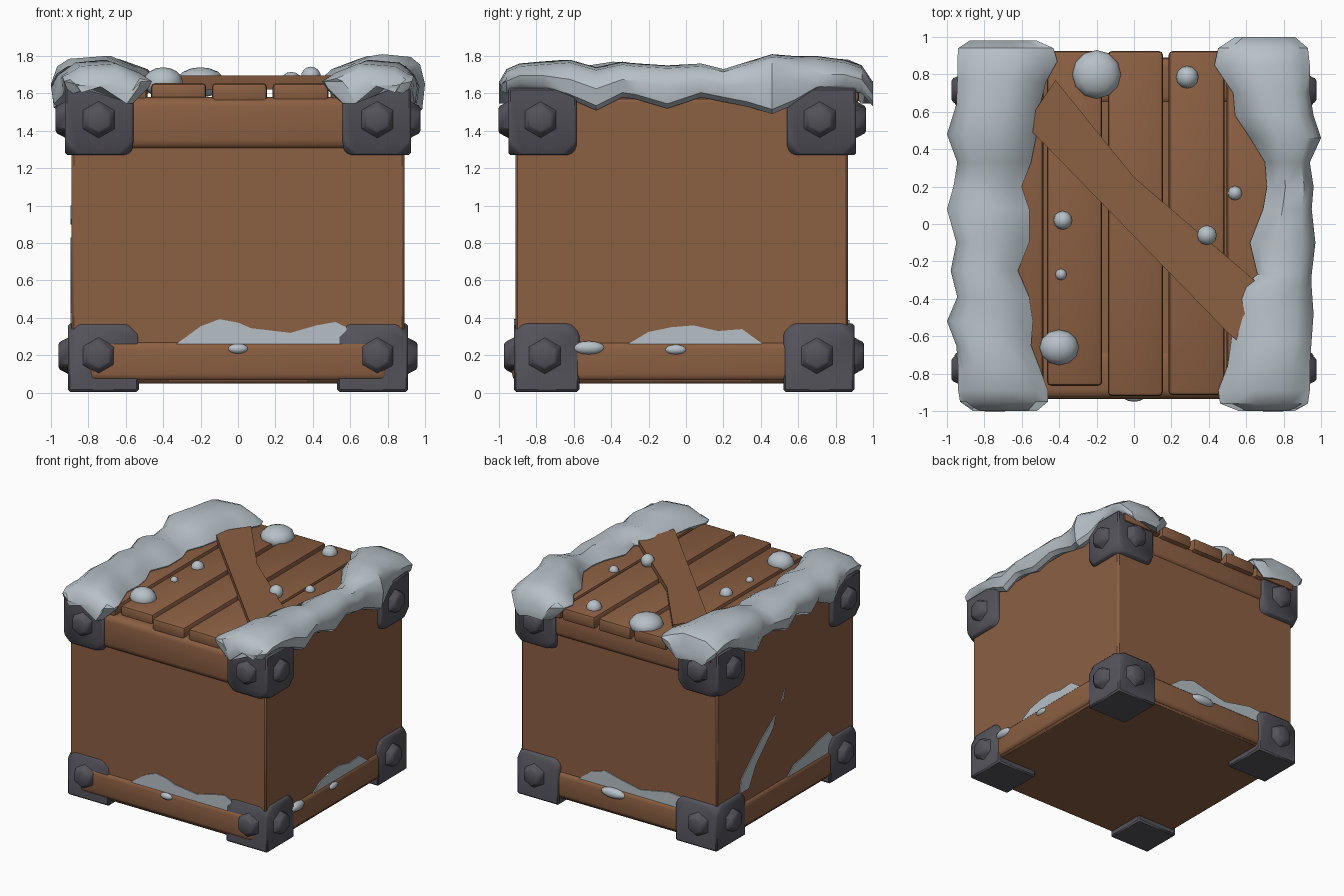
import bpy, bmesh, math
from mathutils import Vector, Matrix

if "Cube" in bpy.data.objects:
    bpy.data.objects.remove(bpy.data.objects["Cube"])


def material(name, rgb):
    m = bpy.data.materials.new(name)
    m.diffuse_color = (*rgb, 1)
    m.use_nodes = True
    m.node_tree.nodes["Principled BSDF"].inputs["Base Color"].default_value = m.diffuse_color
    return m


WOOD = material("brown_wood", (0.26, 0.115, 0.055))
SNOW = material("pale_snow", (0.47, 0.53, 0.57))
METAL = material("dark_metal", (0.09, 0.086, 0.105))


def finish(bm, name, mat):
    bmesh.ops.recalc_face_normals(bm, faces=bm.faces)
    me = bpy.data.meshes.new(name)
    bm.to_mesh(me)
    bm.free()
    me.materials.append(mat)
    ob = bpy.data.objects.new(name, me)
    bpy.context.collection.objects.link(ob)
    return ob


def box_bm(lo, hi):
    bm = bmesh.new()
    bmesh.ops.create_cube(bm, size=1)
    lo, hi = Vector(lo), Vector(hi)
    for v in bm.verts:
        v.co = Vector([(lo[i] + hi[i]) / 2 + v.co[i] * (hi[i] - lo[i]) for i in range(3)])
    return bm


def box(name, lo, hi, mat=WOOD, bevel=0.0, seg=2):
    bm = box_bm(lo, hi)
    if bevel:
        bmesh.ops.bevel(bm, geom=bm.edges[:], offset=bevel, segments=seg,
                        profile=0.5, affect='EDGES', clamp_overlap=True)
    return finish(bm, name, mat)


def prism(name, pts, direction, mat):
    """Extrude a flat outline of 3D points along a direction."""
    bm = bmesh.new()
    f = bm.faces.new([bm.verts.new(p) for p in pts])
    ext = bmesh.ops.extrude_face_region(bm, geom=[f])
    for v in ext["geom"]:
        if isinstance(v, bmesh.types.BMVert):
            v.co += Vector(direction)
    return finish(bm, name, mat)


def blob(name, loc, size):
    bm = bmesh.new()
    bmesh.ops.create_uvsphere(bm, u_segments=12, v_segments=8, radius=1)
    for v in bm.verts:
        v.co = Vector([loc[i] + v.co[i] * size[i] for i in range(3)])
    return finish(bm, name, SNOW)


# crate body
box("crate_body", (-0.89, -0.912, 0.05), (0.89, 0.867, 1.57), WOOD, 0.012, 1)

# bottom rails on all four sides and top rails front and back
box("bottom_rail_front", (-0.8, -0.93, 0.06), (0.8, -0.75, 0.275), WOOD, 0.04, 3)
box("bottom_rail_back", (-0.8, 0.7, 0.06), (0.8, 0.89, 0.275), WOOD, 0.04, 3)
box("bottom_rail_right", (0.72, -0.8, 0.06), (0.907, 0.8, 0.275), WOOD, 0.04, 3)
box("bottom_rail_left", (-0.907, -0.8, 0.06), (-0.72, 0.8, 0.275), WOOD, 0.04, 3)
box("top_rail_front", (-0.8, -0.935, 1.30), (0.8, -0.67, 1.58), WOOD, 0.05, 3)
box("top_rail_back", (-0.8, 0.64, 1.38), (0.8, 0.885, 1.58), WOOD, 0.04, 3)

# lid slats
for i, (x0, x1, y0) in enumerate([(-0.87, -0.485, -0.9), (-0.465, -0.17, -0.865),
                                  (-0.14, 0.155, -0.92), (0.185, 0.485, -0.915),
                                  (0.495, 0.87, -0.9)]):
    box(f"lid_slat_{i + 1}", (x0, y0, 1.55), (x1, 0.925, 1.655), WOOD, 0.022, 2)

# bent diagonal brace on the lid
prism("diagonal_brace", [(x, y, 1.62) for x, y in
      [(-0.58, 0.53), (0.5, -0.58), (0.62, -0.68), (0.76, -0.4), (0, 0.25), (-0.42, 0.77)]],
      (0, 0, 0.075), WOOD)


# corner brackets with chamfered corners and hexagonal bolts
def bolt(name, centre, normal):
    bm = bmesh.new()
    rot = Vector((0, 0, 1)).rotation_difference(Vector(normal)).to_matrix().to_4x4()
    # a point of the hexagon lies sideways
    spin = Matrix.Rotation(math.pi / 2 if normal[0] else 0, 4, 'Z')
    bmesh.ops.create_cone(bm, cap_ends=True, segments=6, radius1=0.11, radius2=0.07,
                          depth=0.075, matrix=Matrix.Translation(centre) @ rot @ spin)
    cap = max(bm.faces, key=lambda f: f.calc_center_median().dot(Vector(normal)))
    bmesh.ops.bevel(bm, geom=list(cap.edges), offset=0.008, segments=1, affect='EDGES')
    finish(bm, name, METAL)


LEVELS = {"bottom": (0.005, 0.37, 0.91, 0.53, -0.92, -0.57, 0.52, 0.90),
          "top": (1.27, 1.63, 0.925, 0.56, -0.95, -0.585, 0.54, 0.91)}
for level, (z0, z1, xo, xi, f0, f1, b0, b1) in LEVELS.items():
    for sx, side in ((-1, "left"), (1, "right")):
        for sy, end, y0, y1 in ((-1, "front", f0, f1), (1, "back", b0, b1)):
            name = f"{level}_{end}_{side}_bracket"
            xs = sorted((sx * xi, sx * xo))
            bm = box_bm((xs[0], y0, z0), (xs[1], y1, z1))
            zin = z1 if level == "bottom" else z0
            cut = [v for v in bm.verts if abs(v.co.z - zin) < 0.01]
            bmesh.ops.bevel(bm, geom=cut, offset=0.07, segments=1, affect='VERTICES')
            bmesh.ops.bevel(bm, geom=bm.edges[:], offset=0.012, segments=1, affect='EDGES')
            finish(bm, name, METAL)
            zc = (z0 + z1) / 2 + 0.01
            yc = (y0 + y1) / 2
            yo = y0 if sy < 0 else y1
            bolt(name + "_side_bolt", (sx * (xo + 0.012), yc - 0.01, zc), (sx, 0, 0))
            bolt(name + "_end_bolt", (sx * 0.745, yo + sy * 0.015, zc), (0, sy, 0))


# snow drifts along the left and right lid edges
# each station: y, inner x, outer x, top z, outer bottom z
RIGHT = [(-1.0, 0.56, 0.86, 1.66, 1.62), (-0.96, 0.46, 0.93, 1.73, 1.60), (-0.89, 0.45, 0.94, 1.76, 1.63),
         (-0.76, 0.50, 0.94, 1.77, 1.62), (-0.62, 0.52, 0.95, 1.78, 1.57),
         (-0.48, 0.52, 0.96, 1.74, 1.51), (-0.34, 0.57, 0.95, 1.77, 1.58),
         (-0.27, 0.66, 0.95, 1.76, 1.57), (-0.1, 0.62, 0.97, 1.75, 1.52),
         (0.08, 0.69, 0.95, 1.76, 1.58), (0.2, 0.71, 0.96, 1.73, 1.555),
         (0.33, 0.70, 0.94, 1.77, 1.53), (0.46, 0.62, 1.0, 1.81, 1.49),
         (0.58, 0.54, 0.96, 1.80, 1.54), (0.7, 0.53, 0.94, 1.80, 1.61),
         (0.85, 0.43, 0.94, 1.78, 1.62), (0.94, 0.45, 0.93, 1.75, 1.60), (1.0, 0.54, 0.86, 1.66, 1.53)]
LEFT = [(-1.0, 0.52, 0.86, 1.66, 1.62), (-0.95, 0.46, 0.93, 1.73, 1.60), (-0.89, 0.46, 0.94, 1.76, 1.62),
        (-0.78, 0.50, 0.94, 1.77, 1.62), (-0.65, 0.55, 0.95, 1.78, 1.57),
        (-0.52, 0.54, 1.0, 1.75, 1.52), (-0.39, 0.56, 0.945, 1.77, 1.57),
        (-0.25, 0.62, 0.98, 1.76, 1.53), (-0.1, 0.56, 0.95, 1.75, 1.57),
        (0.08, 0.56, 1.0, 1.76, 1.53), (0.2, 0.60, 0.965, 1.73, 1.56),
        (0.33, 0.55, 0.945, 1.77, 1.54), (0.48, 0.52, 1.0, 1.80, 1.50),
        (0.64, 0.50, 0.95, 1.80, 1.57), (0.76, 0.47, 0.945, 1.79, 1.62),
        (0.87, 0.41, 0.945, 1.78, 1.62), (0.94, 0.43, 0.94, 1.75, 1.60), (0.98, 0.52, 0.88, 1.67, 1.55)]


def drift(name, stations, s):
    bm = bmesh.new()
    rings = []
    for y, xi, xo, top, zob in stations:
        zib = 1.545 if abs(y) > 0.88 else 1.62
        w = xo - xi
        ring = [(xi + 0.22 * w, zib), (xi + 0.04 * w, 1.63), (xi, 1.665),
                (xi + 0.14 * w, top - 0.05), (xi + 0.4 * w, top),
                (xo - 0.2 * w, top - 0.015), (xo - 0.07 * w, top - 0.055),
                (xo, (top + zob) / 2), (xo - 0.015, zob + 0.025), (xo - 0.05, zob),
                (xo - 0.12, zob + 0.02)]
        rings.append([bm.verts.new((s * x, y, z)) for x, z in ring])
    n = len(rings[0])
    for a, b in zip(rings, rings[1:]):
        for i in range(n):
            bm.faces.new((a[i], a[(i + 1) % n], b[(i + 1) % n], b[i]))
    bm.faces.new(rings[0])
    bm.faces.new(rings[-1])
    return finish(bm, name, SNOW)


drift("right_snow_drift", RIGHT, 1)
drift("left_snow_drift", LEFT, -1)

# snow lumps on the lid: x, y, radius, base height
for i, (x, y, r, z) in enumerate([(-0.2, 0.8, 0.13, 1.66), (0.285, 0.785, 0.06, 1.655),
                                  (0.54, 0.165, 0.038, 1.655), (0.39, -0.06, 0.053, 1.69),
                                  (-0.38, 0.02, 0.05, 1.655), (-0.39, -0.27, 0.03, 1.655),
                                  (-0.4, -0.66, 0.105, 1.66)]):
    blob(f"lid_snow_lump_{i + 1}", (x, y, z), (r, r * 0.9 if i == 6 else r, min(r, 0.08)))

# thin snow patches resting on the bottom rails
front = [(-0.33, 0.26), (-0.2, 0.355), (-0.1, 0.393), (0.0, 0.375), (0.07, 0.345), (0.28, 0.32),
         (0.42, 0.36), (0.52, 0.378), (0.58, 0.35), (0.58, 0.26)]
right = [(-0.31, 0.26), (-0.2, 0.325), (-0.08, 0.35), (0.04, 0.36), (0.17, 0.33), (0.3, 0.34), (0.41, 0.26)]
back = [(0.37, 0.26), (0.25, 0.35), (0.12, 0.39), (0, 0.36), (-0.2, 0.32), (-0.45, 0.37), (-0.58, 0.36), (-0.58, 0.26)]
left = [(-0.04, 0.26), (-0.12, 0.33), (-0.3, 0.36), (-0.45, 0.41), (-0.58, 0.43), (-0.64, 0.36), (-0.64, 0.26)]
streak = [(0.58, 0.36), (0.56, 0.47), (0.3, 0.70), (0.11, 0.83), (0.14, 0.74), (0.37, 0.52), (0.46, 0.36)]
chip = [(0.05, 0.90), (-0.01, 1.0), (0.0, 0.93)]
prism("front_snow_patch", [(x, -0.905, z) for x, z in front], (0, -0.015, 0), SNOW)
prism("back_snow_patch", [(x, 0.86, z) for x, z in back], (0, 0.015, 0), SNOW)
prism("right_snow_patch", [(0.883, y, z) for y, z in right], (0.015, 0, 0), SNOW)
for nm, pts in (("left_snow_patch", left), ("left_snow_streak", streak), ("left_snow_chip", chip)):
    prism(nm, [(-0.883, y, z) for y, z in pts], (-0.013, 0, 0), SNOW)

# small snow lumps stuck to the bottom rails
blob("front_rail_snow_lump", (0, -0.925, 0.235), (0.055, 0.025, 0.026))
blob("back_rail_snow_lump", (0.04, 0.885, 0.235), (0.11, 0.04, 0.04))
blob("right_rail_snow_lump", (-0.055, 0.9, 0.23), (0.06, 0.025, 0.026)).location = (0.955, -0.955, 0)
blob("right_corner_snow_lump", (0.9, -0.52, 0.24), (0.035, 0.085, 0.036))

# right lump is turned to follow its rail
lump = bpy.data.objects["right_rail_snow_lump"]
lump.location = (0, 0, 0)
for v in lump.data.vertices:
    v.co = Vector((v.co.y, v.co.x, v.co.z))
lump.data.flip_normals()

# smooth shading with sharp edges kept
bpy.ops.object.select_all(action='SELECT')
bpy.context.view_layer.objects.active = bpy.data.objects["crate_body"]
bpy.ops.object.shade_smooth_by_angle(angle=math.radians(40))
